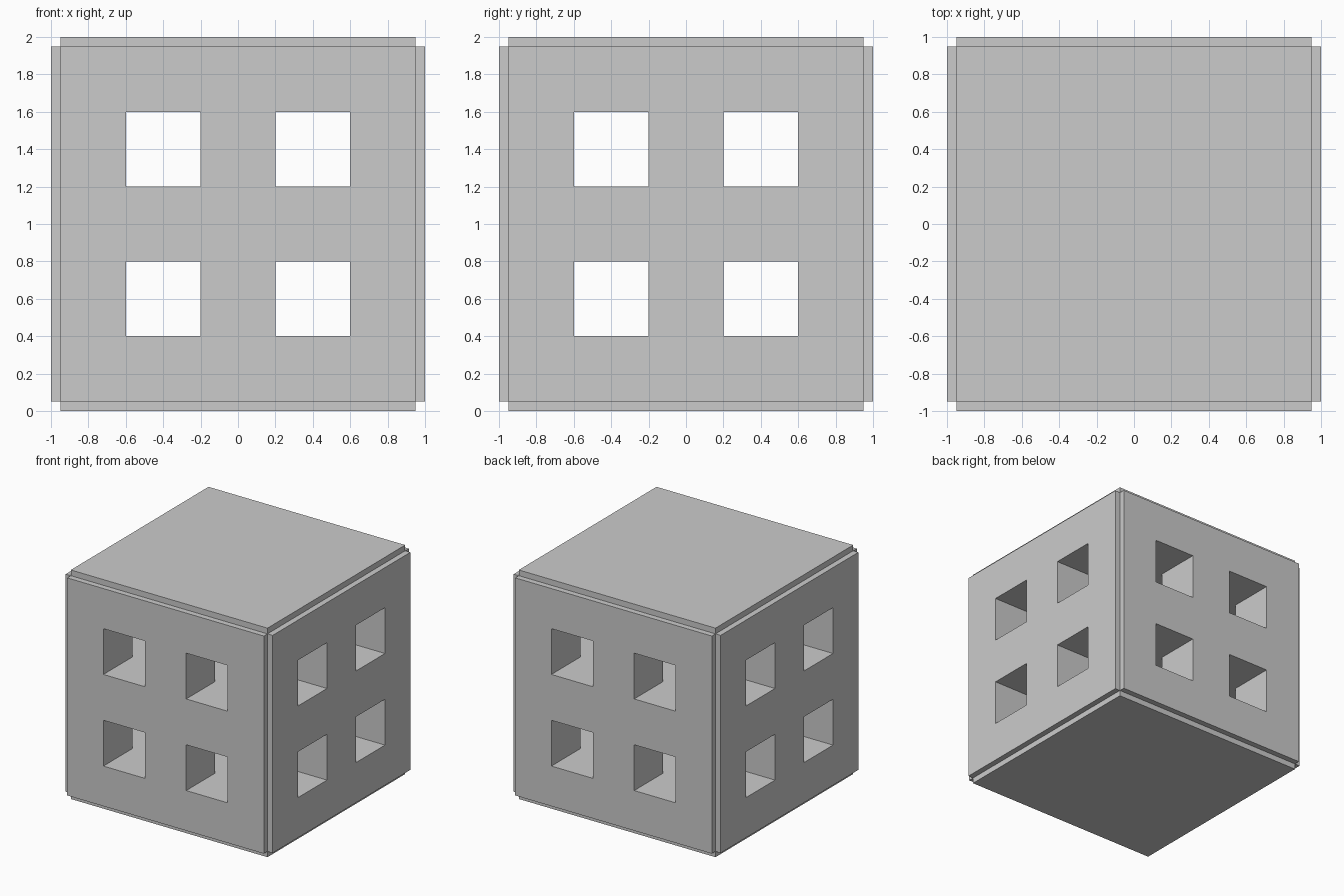
import bpy, bmesh
from mathutils import Matrix, Vector

if "Cube" in bpy.data.objects:
    bpy.data.objects.remove(bpy.data.objects["Cube"])

CENTRE = Vector((0, 0, 1))


def make_object(name, bm):
    mesh = bpy.data.meshes.new(name)
    bm.normal_update()
    bm.to_mesh(mesh)
    bm.free()
    obj = bpy.data.objects.new(name, mesh)
    bpy.context.collection.objects.link(obj)
    return obj


def add_box(bm, centre, size):
    m = Matrix.Translation(centre) @ Matrix.Diagonal((*size, 1))
    bmesh.ops.create_cube(bm, size=1, matrix=m)


# Block: cube with each face raised separately, leaving stepped edges
bm = bmesh.new()
add_box(bm, CENTRE, (1.9, 1.9, 1.9))
bm.normal_update()
raised = bmesh.ops.extrude_discrete_faces(bm, faces=bm.faces[:])["faces"]
for f in raised:
    n = f.normal.copy()
    bmesh.ops.translate(bm, verts=f.verts[:], vec=n * 0.05)
bmesh.ops.remove_doubles(bm, verts=bm.verts[:], dist=1e-5)
bmesh.ops.recalc_face_normals(bm, faces=bm.faces[:])
block = make_object("window_block", bm)

# Window tunnels: four square bars along x, four along y
for axis in ("x", "y"):
    bm = bmesh.new()
    for side in (-0.4, 0.4):
        for z in (0.6, 1.4):
            if axis == "x":
                add_box(bm, (0, side, z), (3, 0.4, 0.4))
            else:
                add_box(bm, (side, 0, z), (0.4, 3, 0.4))
    cutter = make_object("tunnel_cutter_" + axis, bm)
    cutter.hide_render = True
    cutter.hide_set(True)
    mod = block.modifiers.new("tunnels_" + axis, 'BOOLEAN')
    mod.operation = 'DIFFERENCE'
    mod.solver = 'EXACT'
    mod.object = cutter

# Apply the cuts and drop the cutters
bpy.context.view_layer.objects.active = block
block.select_set(True)
for mod in list(block.modifiers):
    cutter = mod.object
    bpy.ops.object.modifier_apply(modifier=mod.name)
    bpy.data.objects.remove(cutter)
